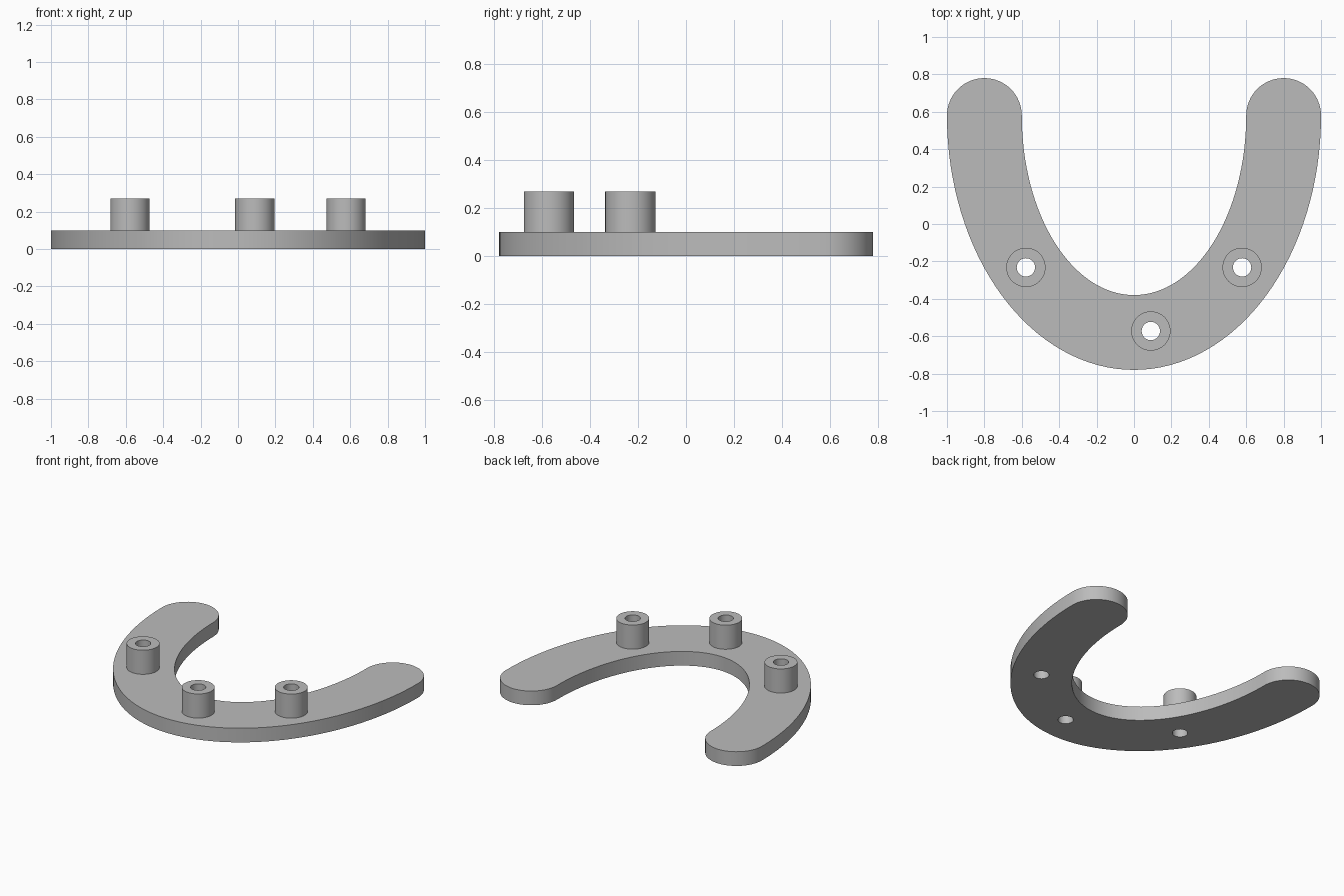
import bpy
from math import pi, cos, sin, radians

cube = bpy.data.objects.get("Cube")
if cube:
    bpy.data.objects.remove(cube, do_unlink=True)

grey = bpy.data.materials.new("light grey")
grey.use_nodes = True
colour = (0.5, 0.5, 0.5, 1)
grey.diffuse_color = colour
grey.node_tree.nodes["Principled BSDF"].inputs["Base Color"].default_value = colour

PLATE_TOP, POST_TOP = 0.1, 0.27
ARM_Y, ARM_X, ARM_R = 0.58, 0.8, 0.2      # centres and radius of the rounded arm ends
POST_R, BORE_R = 0.105, 0.049
POSTS = {"right_post": (-0.578, -0.232),
         "middle_post": (0.09, -0.572),
         "left_post": (0.578, -0.232)}


def arc(cx, cy, rx, ry, start, end, steps):
    """Points along an elliptical arc, end point left out."""
    angles = [start + (end - start) * i / steps for i in range(steps)]
    return [(cx + rx * cos(a), cy + ry * sin(a)) for a in angles]


def circle(centre, radius):
    return arc(*centre, radius, radius, 0, 2 * pi, 48)


def extrude_profile(name, loops, z0, z1):
    """Solid from closed outlines; inner loops become holes."""
    curve = bpy.data.curves.new(name, "CURVE")
    curve.dimensions = "2D"
    curve.fill_mode = "BOTH"
    curve.extrude = (z1 - z0) / 2
    for loop in loops:
        spline = curve.splines.new("POLY")
        spline.points.add(len(loop) - 1)
        for point, (x, y) in zip(spline.points, loop):
            point.co = (x, y, 0, 1)
        spline.use_cyclic_u = True
    curve.materials.append(grey)
    obj = bpy.data.objects.new(name, curve)
    obj.location.z = (z0 + z1) / 2
    bpy.context.collection.objects.link(obj)
    bpy.ops.object.select_all(action="DESELECT")
    obj.select_set(True)
    bpy.context.view_layer.objects.active = obj
    bpy.ops.object.convert(target="MESH")
    # weld the caps to the walls so the shading edges are well defined
    bpy.ops.object.mode_set(mode="EDIT")
    bpy.ops.mesh.select_all(action="SELECT")
    bpy.ops.mesh.remove_doubles(threshold=0.0005)
    bpy.ops.mesh.normals_make_consistent(inside=False)
    bpy.ops.object.mode_set(mode="OBJECT")
    bpy.ops.object.shade_smooth_by_angle(angle=radians(30))


# Horseshoe plate: outer curve, left arm end, inner curve, right arm end
outline = (arc(0, ARM_Y, 1, 1.36, pi, 2 * pi, 64)
           + arc(ARM_X, ARM_Y, ARM_R, ARM_R, 0, pi, 32)
           + arc(0, ARM_Y, 0.6, 0.96, 2 * pi, pi, 64)
           + arc(-ARM_X, ARM_Y, ARM_R, ARM_R, 0, pi, 32))
bores = [circle(centre, BORE_R) for centre in POSTS.values()]
extrude_profile("horseshoe_plate", [outline] + bores, 0, PLATE_TOP)

# Hollow posts standing on the plate
for name, centre in POSTS.items():
    extrude_profile(name, [circle(centre, POST_R), circle(centre, BORE_R)],
                    PLATE_TOP, POST_TOP)
